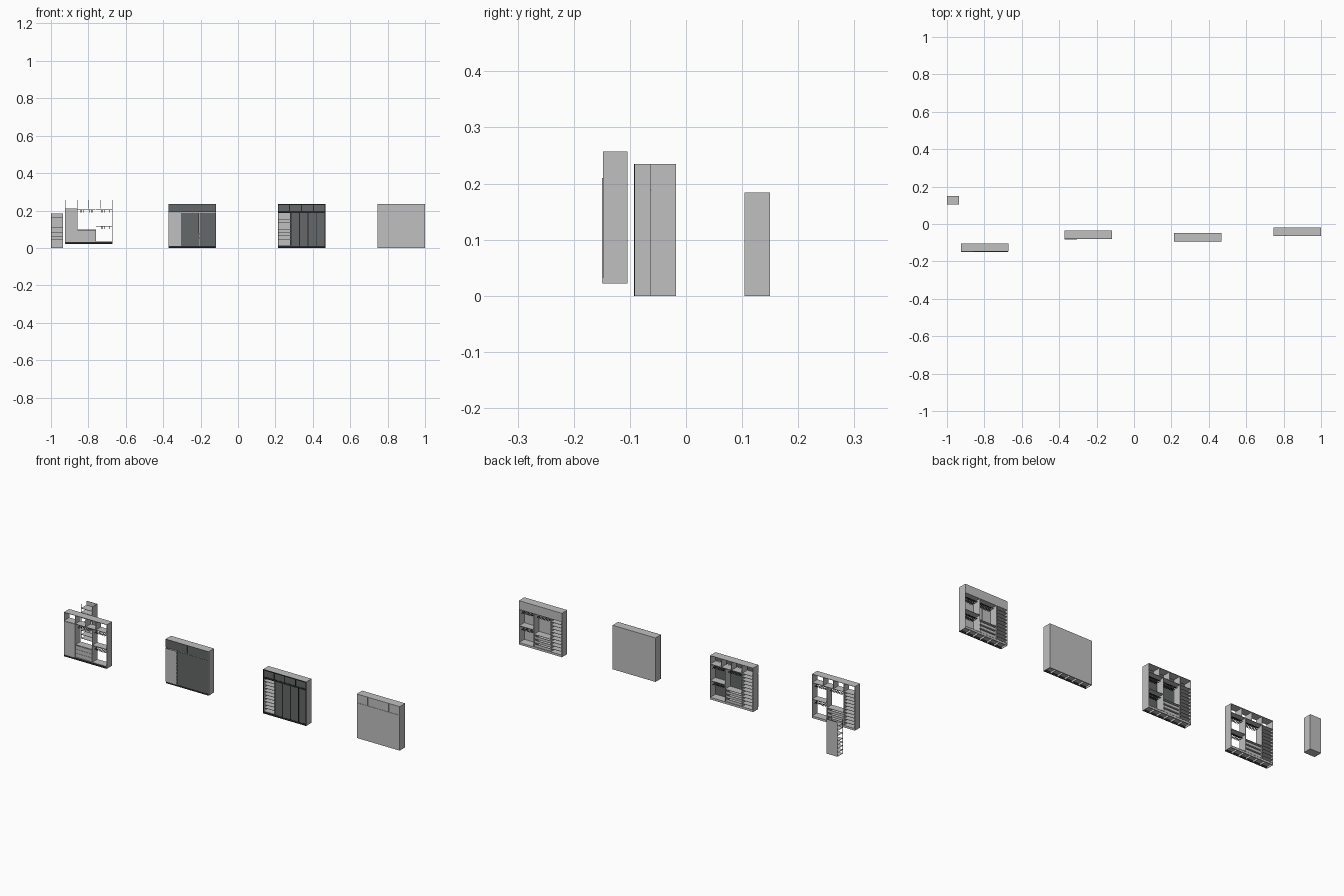
import bpy, bmesh
from mathutils import Vector, Matrix

if "Cube" in bpy.data.objects:
    bpy.data.objects.remove(bpy.data.objects["Cube"])


def material(name, v):
    m = bpy.data.materials.new(name)
    m.diffuse_color = (v[0], v[1], v[2], 1)
    m.use_nodes = True
    m.node_tree.nodes["Principled BSDF"].inputs["Base Color"].default_value = m.diffuse_color
    return m


LIGHT = material("light_grey", (0.53, 0.53, 0.53))
DARK = material("dark_grey", (0.13, 0.14, 0.14))
BLACK = material("black", (0.02, 0.02, 0.022))

W, D, H, T = 0.254, 0.046, 0.235, 0.0018   # wardrobe size and board thickness
SHELF, BASE = 0.188, 0.010                 # top shelf and floor heights
C1, C2 = 0.065, 0.165                      # divider positions


def add_box(bm, x0, x1, y0, y1, z0, z1):
    mid = Vector(((x0 + x1) / 2, (y0 + y1) / 2, (z0 + z1) / 2))
    size = Matrix.Diagonal((x1 - x0, y1 - y0, z1 - z0, 1))
    bmesh.ops.create_cube(bm, size=1, matrix=Matrix.Translation(mid) @ size)


def add_bar(bm, p, q, r):
    p, q = Vector(p), Vector(q)
    rot = (q - p).to_track_quat('Z', 'X').to_matrix().to_4x4()
    size = Matrix.Diagonal((r, r, (q - p).length, 1))
    bmesh.ops.create_cube(bm, size=1, matrix=Matrix.Translation((p + q) / 2) @ rot @ size)


def finish(bm, name, mat, origin):
    me = bpy.data.meshes.new(name)
    bm.to_mesh(me)
    bm.free()
    me.materials.append(mat)
    ob = bpy.data.objects.new(name, me)
    ob.location = origin
    bpy.context.collection.objects.link(ob)


def boxes(name, mat, origin, parts):
    bm = bmesh.new()
    for p in parts:
        add_box(bm, *p)
    finish(bm, name, mat, origin)


def carcass(name, o, back=None):
    f = 0.002
    parts = [(0, T, f, D, 0, H), (W - T, W, f, D, 0, H),
             (T, W - T, f, D, H - T, H),
             (T, W - T, f, D, SHELF, SHELF + T),
             (T, W - T, f, D, BASE, BASE + T)]
    parts += [(x, x + T, f, D, BASE, SHELF) for x in (C1, C2)]
    parts += [(x, x + T, f, D, SHELF, H) for x in (C1, 0.127, 0.187)]
    if back == "full":
        parts.append((T, W - T, D - 0.001, D, 0, H))
    if back == "top":
        parts.append((T, W - T, D - 0.001, D, SHELF, H))
    boxes(name + "_carcass", LIGHT, o, parts)
    # plinth with cross pieces underneath
    boxes(name + "_plinth", BLACK, o, [(T, W - T, 0.001, 0.003, 0, BASE)])
    boxes(name + "_plinth_ribs", LIGHT, o,
          [(T, W - T, D - 0.003, D - 0.001, 0, BASE)] +
          [(W * i / 6, W * i / 6 + T, 0.003, D - 0.003, 0, BASE) for i in range(1, 6)])


def interior(name, o):
    # shoe shelves, hanging shelf
    shelves = [(T, C1, 0.004, D - 0.001, z, z + T)
               for z in [BASE + 0.0178 * i for i in range(1, 10)]]
    shelves += [(C1, C2, 0.004, D, 0.077, 0.077 + T),
                (C2, W - T, 0.004, D, 0.100, 0.100 + T)]
    boxes(name + "_shelves", LIGHT, o, shelves)
    # three open drawers
    drawers = []
    for i in range(3):
        z = BASE + 0.003 + i * 0.021
        a, b = C1 + 0.004, C2 - 0.003
        drawers += [(C1 + T, C2, 0.004, 0.006, z, z + 0.0202),
                    (a, a + T, 0.006, D - 0.002, z, z + 0.014),
                    (b - T, b, 0.006, D - 0.002, z, z + 0.014),
                    (a, b, D - 0.004, D - 0.002, z, z + 0.014),
                    (a, b, 0.006, D - 0.004, z, z + 0.001)]
    boxes(name + "_drawers", LIGHT, o, drawers)
    # rails with rows of hangers
    rails, hangers = bmesh.new(), bmesh.new()
    for x0, x1, z in ((C1, C2, 0.181), (C2, W, 0.181), (C2, W, 0.092)):
        add_box(rails, x0 + T, x1 - T, D / 2 - 0.001, D / 2 + 0.001, z, z + 0.002)
        for i in range(9):
            x = x0 + (x1 - x0) * (0.16 + 0.085 * i)
            top = (x, D / 2, z - 0.003)
            l, r = (x, 0.005, z - 0.012), (x, D - 0.003, z - 0.012)
            for p, q in ((top, l), (top, r), (l, r), (top, (x, D / 2, z + 0.003))):
                add_bar(hangers, p, q, 0.0013)
    finish(rails, name + "_rails", DARK, o)
    finish(hangers, name + "_hangers", BLACK, o)


def panels(name, mat, o, xs, z0, z1, y0=0.0, gap=0.0006):
    boxes(name, mat, o, [(a + gap, b - gap, y0, y0 + 0.002, z0, z1)
                         for a, b in zip(xs, xs[1:])])


# open wardrobe
o = (-0.925, -0.150, 0.022)
carcass("open_wardrobe", o)
interior("open_wardrobe", o)
panels("open_wardrobe_column_door", LIGHT, o, [0, C1 + T], BASE, SHELF)

# wardrobe with dark doors
o = (-0.372, -0.080, 0)
carcass("dark_door_wardrobe", o)
interior("dark_door_wardrobe", o)
panels("dark_door_wardrobe_column_door", LIGHT, o, [0, C1 + T], BASE, SHELF, -0.003)
panels("dark_door_wardrobe_doors", DARK, o, [C1 + T, C2, W], BASE, SHELF)
panels("dark_door_wardrobe_top_doors", DARK, o, [0, 0.065, 0.128, W], SHELF + 0.003, H)

# wardrobe with black framed doors and open shelf column
o = (0.213, -0.093, 0)
carcass("framed_wardrobe", o, "full")
interior("framed_wardrobe", o)
col = 0.07
step = (W - col) / 4
doors = [col + step * i for i in range(5)]
tops = [W * i / 4 for i in range(5)]
panels("framed_wardrobe_doors", DARK, o, doors, BASE, SHELF, 0.0008)
panels("framed_wardrobe_top_doors", DARK, o, tops, SHELF + 0.004, H, 0.0008)
frame = [(0, W, 0, 0.002, z, z + h) for z, h in ((0, BASE), (SHELF, 0.010), (H - 0.005, 0.005))]
frame += [(x, x + 0.004, 0, 0.002, BASE, H) for x in (0, W - 0.004)]
frame += [(x - 0.0025, x + 0.0025, 0, 0.002, BASE, SHELF) for x in doors[:-1]]
frame += [(x - 0.0025, x + 0.0025, 0, 0.002, SHELF, H) for x in tops[1:-1]]
boxes("framed_wardrobe_frame", BLACK, o, frame)

# closed light wardrobe
o = (0.746, -0.064, 0)
carcass("light_wardrobe", o, "top")
interior("light_wardrobe", o)
panels("light_wardrobe_doors", LIGHT, o, [0, 0.115, W], 0, SHELF)
panels("light_wardrobe_top_doors", LIGHT, o, [0, 0.065, 0.19, W], SHELF + 0.001, H)

# small cabinet, open at the front and left
o = (-1.0, 0.104, 0)
w, d, h = 0.065, 0.046, 0.184
boxes("small_cabinet_body", LIGHT, o,
      [(0, w, d - T, d, 0, h), (w - T, w, 0, d - T, 0, h)])
boxes("small_cabinet_shelves", LIGHT, o,
      [(0, w - T, 0, d - T, z, z + T)
       for z in (0.0, 0.02, 0.042, 0.062, 0.08, 0.11, 0.138, 0.16)])
boxes("small_cabinet_post", BLACK, o, [(0, T, 0, T, 0, h)])
